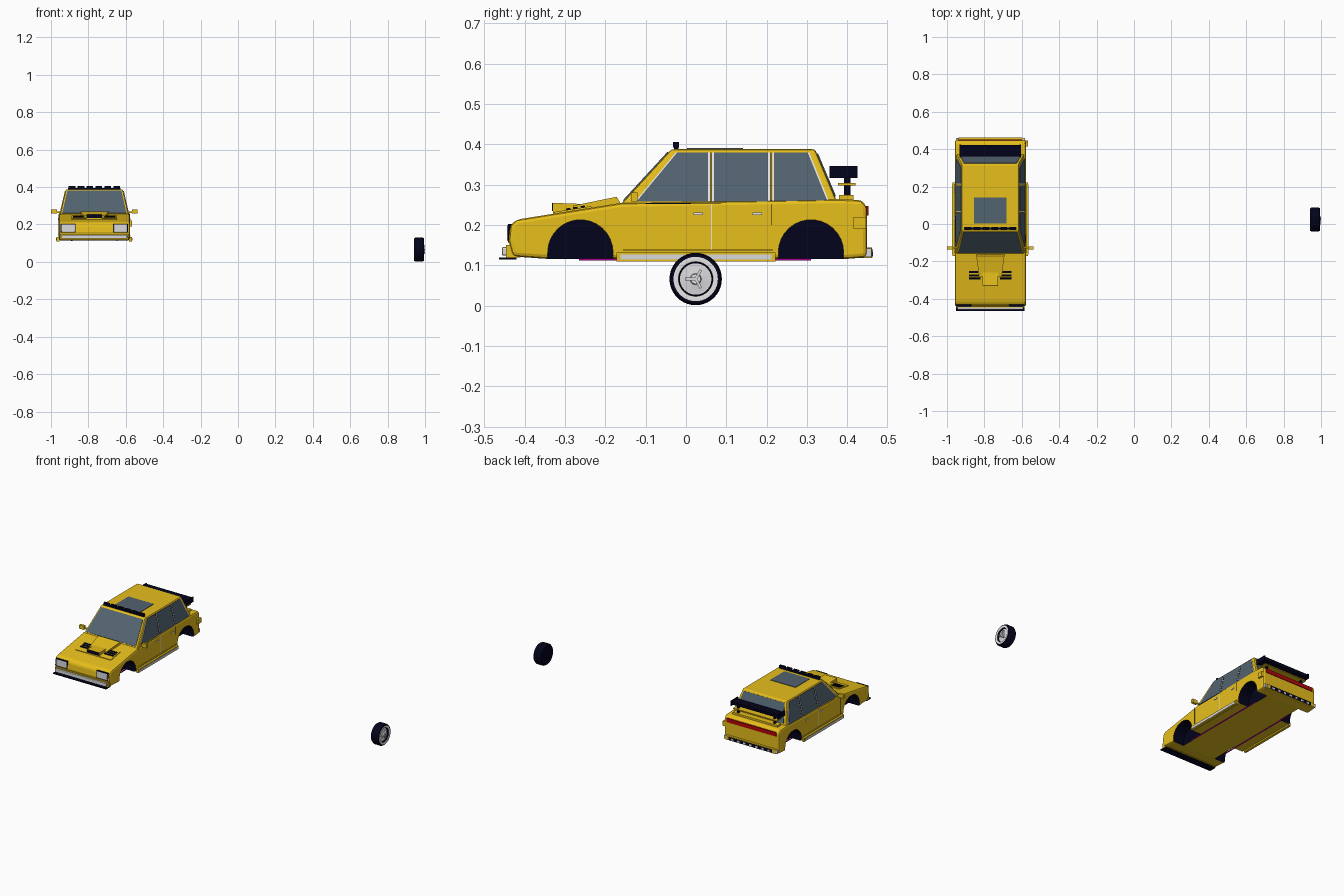
import bpy, bmesh, math
from mathutils import Matrix, Vector

cube = bpy.data.objects.get("Cube")
if cube:
    bpy.data.objects.remove(cube)

CX = -0.768  # car centre line


def material(name, r, g, b):
    m = bpy.data.materials.new(name)
    m.use_nodes = True
    m.diffuse_color = (r, g, b, 1)
    m.node_tree.nodes["Principled BSDF"].inputs["Base Color"].default_value = (r, g, b, 1)
    return m


YELLOW = material("yellow paint", 0.82, 0.535, 0.012)
DARK = material("dark rubber", 0.001, 0.001, 0.012)
GLASS = material("slate glass", 0.085, 0.125, 0.16)
SILVER = material("silver", 0.7, 0.7, 0.72)
WHITE = material("white trim", 0.85, 0.85, 0.85)
RED = material("red lamp", 0.45, 0.002, 0.002)
PURPLE = material("purple strip", 0.38, 0.0, 0.28)


def finish(name, bm, *mats, offset=CX):
    bmesh.ops.recalc_face_normals(bm, faces=bm.faces)
    me = bpy.data.meshes.new(name)
    bm.to_mesh(me)
    bm.free()
    for m in mats:
        me.materials.append(m)
    ob = bpy.data.objects.new(name, me)
    ob.location.x = offset
    bpy.context.scene.collection.objects.link(ob)
    return ob


def bevel(ob, width, segments=2):
    b = ob.modifiers.new("bevel", 'BEVEL')
    b.width, b.segments, b.limit_method = width, segments, 'ANGLE'
    return ob


def prism(name, pts, x0, x1, *mats):
    """Side profile of (y, z) points carried from x0 to x1."""
    bm = bmesh.new()
    a = [bm.verts.new((x0, *p)) for p in pts]
    b = [bm.verts.new((x1, *p)) for p in pts]
    bm.faces.new(a)
    bm.faces.new(b)
    for i in range(len(pts)):
        j = (i + 1) % len(pts)
        bm.faces.new((a[i], a[j], b[j], b[i]))
    return finish(name, bm, *mats)


def box(name, x, y, z, mat):
    pts = [(y[0], z[0]), (y[1], z[0]), (y[1], z[1]), (y[0], z[1])]
    return prism(name, pts, x[0], x[1], mat)


def plate(name, pts, mat, thick=0.006):
    bm = bmesh.new()
    bm.faces.new([bm.verts.new(p) for p in pts])
    ob = finish(name, bm, mat)
    s = ob.modifiers.new("thickness", 'SOLIDIFY')
    s.thickness, s.offset = thick, 0
    return ob


def lerp(a, b, t):
    return a + (b - a) * t


def hood(y):
    return 0.255 + (y + 0.16) * 0.16


# Lower body with wheel wells
W = 0.19
body = prism("body", [(-0.345, 0.116), (-0.43, 0.122), (-0.44, 0.16), (-0.436, 0.2), (-0.42, hood(-0.42)),
                      (-0.16, 0.255), (0.375, 0.264), (0.435, 0.262), (0.449, 0.245), (0.449, 0.12),
                      (0.4, 0.116)], -W, W, YELLOW, DARK)
bevel(body, 0.01)
for s in (-1, 1):
    for end, y in (("front", -0.262), ("rear", 0.31)):
        arc = [(y + 0.081 * math.cos(math.radians(a)), 0.132 + 0.081 * math.sin(math.radians(a)))
               for a in range(0, 181, 12)]
        cut = prism(end + "_arch_cutter", arc + [(y - 0.081, 0.08), (y + 0.081, 0.08)],
                    s * 0.115, s * 0.25, YELLOW, DARK)
        for p in cut.data.polygons:
            p.material_index = 1
        cut.hide_render = True
        cut.hide_viewport = True
        m = body.modifiers.new("well", 'BOOLEAN')
        m.operation, m.object, m.solver = 'DIFFERENCE', cut, 'EXACT'

# Cabin: tapered block
Z0, Z1, W0, W1 = 0.25, 0.388, 0.184, 0.152
bm = bmesh.new()
low = [bm.verts.new((x, y, Z0)) for x, y in ((-W0, -0.163), (W0, -0.163), (W0, 0.378), (-W0, 0.378))]
top = [bm.verts.new((x, y, Z1)) for x, y in ((-W1, -0.036), (W1, -0.036), (W1, 0.32), (-W1, 0.32))]
bm.faces.new(low)
bm.faces.new(top)
for i in range(4):
    j = (i + 1) % 4
    bm.faces.new((low[i], low[j], top[j], top[i]))
bevel(finish("cabin", bm, YELLOW), 0.006)


def cabin_x(z):
    return lerp(W0, W1, (z - Z0) / (Z1 - Z0))


# Side glass and bright trim
GB, GT = 0.258, 0.379
windows = {"front": (-0.122, 0.055, -0.022, 0.055), "middle": (0.069, 0.204, 0.069, 0.204),
           "rear": (0.218, 0.351, 0.218, 0.302)}
for s in (-1, 1):
    for name, (b0, b1, t0, t1) in windows.items():
        for kind, mat, grow, thick in (("window", GLASS, 0, 0.007), ("window_trim", WHITE, 0.004, 0.004)):
            pts = [(b0 - grow, GB), (b1 + grow, GB), (t1 + grow, GT), (t0 - grow, GT)]
            plate(f"{name}_{kind}", [(s * cabin_x(z), y, z) for y, z in pts], mat, thick)
    for y in (0.062, 0.211):
        plate("pillar_seam", [(s * cabin_x(z), yy, z) for yy, z in
              ((y - 0.001, GB), (y + 0.001, GB), (y + 0.001, GT), (y - 0.001, GT))], DARK, 0.005)


# Windscreen and rear window
def end_glass(name, yb, yt, t0, t1, inset):
    pts = []
    for t, signs in ((t0, (-1, 1)), (t1, (1, -1))):
        for k in signs:
            pts.append((k * (lerp(W0, W1, t) - inset), lerp(yb, yt, t), lerp(Z0, Z1, t)))
    plate(name, pts, GLASS)


end_glass("windscreen", -0.163, -0.036, 0.07, 0.94, 0.01)
end_glass("rear_window", 0.378, 0.32, 0.15, 0.92, 0.014)

# Roof hatch and lamp bar
box("sunroof", (-0.087, 0.087), (0.003, 0.142), (0.384, 0.391), GLASS)
box("lamp_bar", (-0.14, 0.14), (-0.03, -0.018), (0.386, 0.396), DARK)
for i in range(6):
    x = -0.12 + i * 0.048
    box("roof_lamp", (x - 0.018, x + 0.018), (-0.032, -0.017), (0.392, 0.406), DARK)


def on_hood(name, x0, x1, y0, y1, lift, mat):
    plate(name, [(x, y, hood(y) + lift) for x, y in ((x0, y0), (x1, y0), (x1, y1), (x0, y1))], mat)


# Doors, mirrors, skirts, lamps and vents on both sides
for s in (-1, 1):
    def side(name, y, z, mat, out=0.002):
        return box(name, (s * (W - 0.004), s * (W + out)), y, z, mat)
    side("front_door_seam", (-0.1555, -0.1545), (0.14, 0.252), DARK, 0.001)
    side("middle_door_seam", (0.0615, 0.0645), (0.14, 0.252), WHITE, 0.001)
    side("rear_door_seam", (0.2105, 0.2115), (0.2, 0.252), DARK, 0.001)
    side("sill_ridge", (-0.155, 0.215), (0.136, 0.141), YELLOW, 0.004)
    side("belt_seam", (-0.1, 0.22), (0.252, 0.254), DARK, -0.002)
    for y in (0.03, 0.177):
        side("door_handle", (y - 0.012, y + 0.012), (0.225, 0.231), WHITE, 0.004)
    side("side_skirt", (-0.172, 0.222), (0.11, 0.132), YELLOW, 0.012)
    side("skirt_trim", (-0.163, 0.212), (0.114, 0.127), SILVER, 0.014)
    box("mirror_arm", (s * 0.175, s * 0.205), (-0.13, -0.122), (0.262, 0.27), YELLOW)
    box("mirror", (s * 0.2, s * 0.232), (-0.136, -0.12), (0.258, 0.281), YELLOW)
    box("underside_strip", (s * 0.118, s * 0.124), (-0.265, 0.31), (0.1125, 0.117), PURPLE)
    # Headlights
    box("headlight_surround", (s * 0.1, s * 0.18), (-0.442, -0.42), (0.157, 0.203), DARK)
    bevel(box("headlight", (s * 0.103, s * 0.176), (-0.444, -0.42), (0.16, 0.2), SILVER), 0.003)
    # Bonnet vents
    on_hood("vent_panel", s * 0.04, s * 0.122, -0.33, -0.235, 0.001, YELLOW)
    for i in range(3):
        y = -0.292 + i * 0.018
        on_hood("bonnet_vent", s * 0.052, s * 0.114, y - 0.005, y + 0.005, 0.005, DARK)
    # Bright corners of the rear bumper
    box("rear_bumper_corner", (s * 0.172, s * 0.184), (0.43, 0.46), (0.121, 0.142), SILVER)
box("fuel_cap", (W - 0.005, W + 0.012), (0.415, 0.447), (0.19, 0.22), YELLOW)

# Bonnet scoop
prism("scoop_nose", [(-0.33, 0.22), (-0.33, 0.255), (-0.2, 0.25), (-0.2, 0.235)], -0.042, 0.042, YELLOW)
box("scoop_mouth", (-0.04, 0.04), (-0.332, -0.325), (0.235, 0.254), DARK)
scoop = prism("scoop_ramp", [(-0.28, 0.23), (-0.28, 0.248), (-0.172, 0.27), (-0.16, 0.25)], -0.075, 0.075, YELLOW)
for v in scoop.data.vertices:
    if v.co.y < -0.25:
        v.co.x *= 0.8

# Bumpers, splitter and rear lamps
box("front_bumper_mount", (-0.183, 0.183), (-0.446, -0.41), (0.119, 0.15), YELLOW)
bevel(box("front_bumper", (-0.176, 0.176), (-0.457, -0.43), (0.124, 0.145), SILVER), 0.004)
box("front_splitter", (-0.183, 0.183), (-0.464, -0.42), (0.114, 0.12), DARK)
bevel(box("rear_bumper", (-0.172, 0.172), (0.43, 0.462), (0.118, 0.144), YELLOW), 0.002)
box("rear_grille", (-0.15, 0.15), (0.44, 0.4625), (0.12, 0.14), DARK)
for i in range(7):
    x = -0.126 + i * 0.042
    box("rear_fin", (x - 0.008, x + 0.008), (0.45, 0.4635), (0.123, 0.134), SILVER)
box("rear_lamp", (-0.17, 0.17), (0.44, 0.453), (0.223, 0.247), RED)

# Rear wing
prism("wing_blade", [(0.36, 0.32), (0.42, 0.324), (0.423, 0.343), (0.36, 0.338)], -0.16, 0.16, DARK)
box("lower_wing", (-0.15, 0.15), (0.377, 0.42), (0.298, 0.304), YELLOW)
box("wing_base", (-0.155, 0.155), (0.38, 0.415), (0.262, 0.274), YELLOW)
for s in (-1, 1):
    box("wing_end_plate", (s * 0.157, s * 0.164), (0.356, 0.426), (0.317, 0.347), DARK)
    box("wing_stay", (s * 0.12, s * 0.13), (0.392, 0.408), (0.26, 0.33), DARK)

# Loose wheel, lathed round its axle
WX, WY, WZ, N = 0.004, 0.024, 0.066, 40
profile = [(0, 0.94), (0.05, 0.936), (0.06, 0.938), (0.065, 0.946), (0.065, 0.982), (0.061, 0.989),
           (0.055, 0.991), (0.043, 0.989), (0.041, 0.98), (0.039, 0.98), (0.014, 0.984), (0.012, 0.991), (0, 0.991)]
bands = [0, 0, 0, 0, 0, 0, 1, 0, 0, 2, 2, 1]
bm = bmesh.new()
rings = [[bm.verts.new((x, WY + r * math.cos(2 * math.pi * k / N), WZ + r * math.sin(2 * math.pi * k / N)))
          for k in range(N if r else 1)] for r, x in profile]
for a, b, mat in zip(rings, rings[1:], bands):
    for k in range(N):
        quad = [a[k % len(a)], a[(k + 1) % len(a)], b[(k + 1) % len(b)], b[k % len(b)]]
        bm.faces.new(list(dict.fromkeys(quad))).material_index = mat
wheel = finish("wheel", bm, DARK, WHITE, SILVER, offset=WX)
bpy.context.view_layer.objects.active = wheel
wheel.select_set(True)
bpy.ops.object.shade_smooth_by_angle(angle=math.radians(30))

# Three-eared hub spinner
for i in range(3):
    bm = bmesh.new()
    bmesh.ops.create_cube(bm, size=1)
    bmesh.ops.scale(bm, vec=(0.01, 0.007, 0.026), verts=bm.verts)
    bmesh.ops.translate(bm, vec=(0, 0, 0.013), verts=bm.verts)
    turn = Matrix.Rotation(math.radians(120 * i + 90), 4, 'X')
    bmesh.ops.transform(bm, matrix=Matrix.Translation(Vector((0.99, WY, WZ))) @ turn, verts=bm.verts)
    finish("hub_spinner", bm, SILVER, offset=WX)
